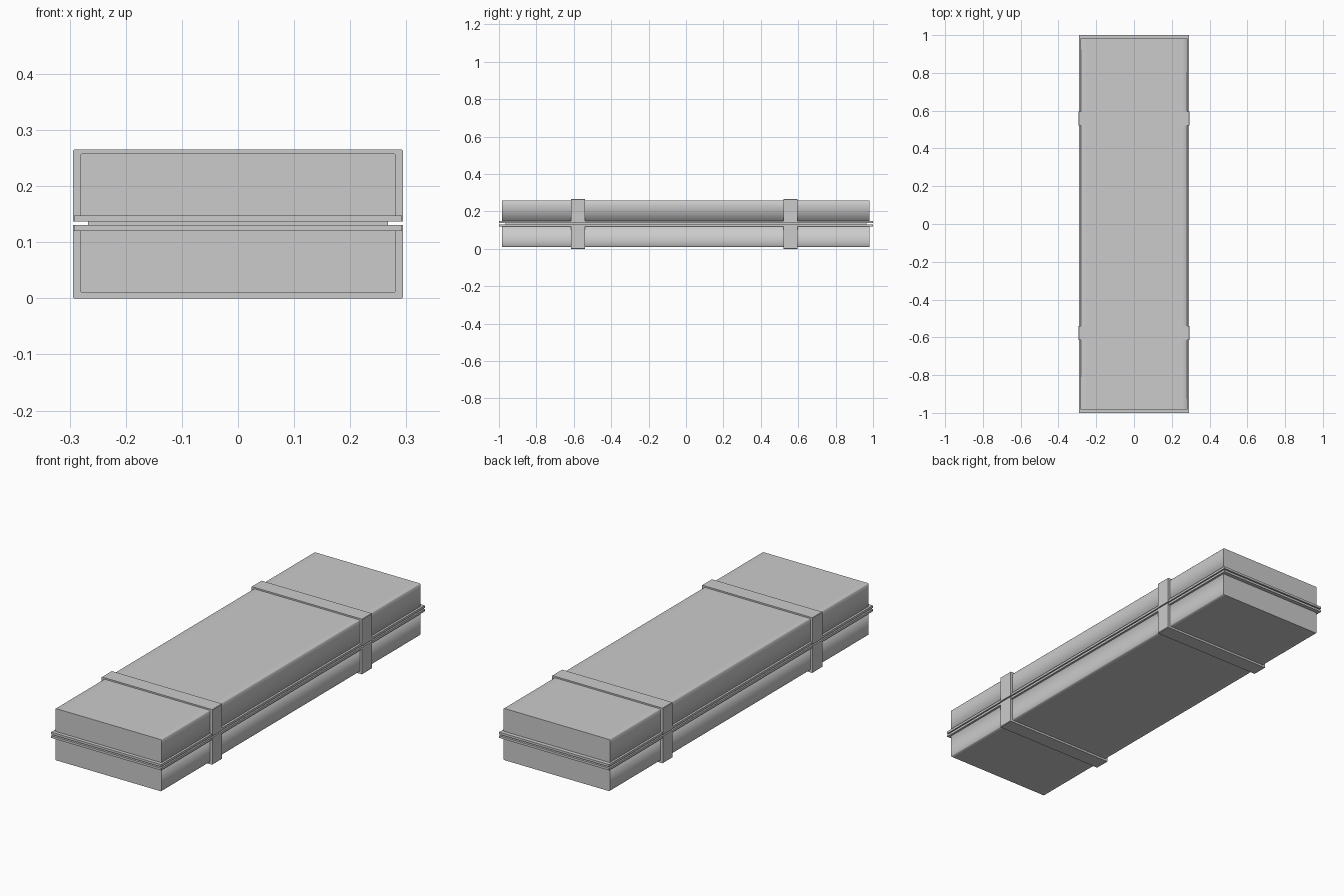
import bpy, bmesh
from mathutils import Vector

if "Cube" in bpy.data.objects:
    bpy.data.objects.remove(bpy.data.objects["Cube"])


def extrude_profile(name, points, y0, y1, soft=False):
    """Extrude an XZ outline along Y; soft shades the long edges smooth with crisp ends."""
    bm = bmesh.new()
    face = bm.faces.new([bm.verts.new((x, y0, z)) for x, z in points])
    grown = bmesh.ops.extrude_face_region(bm, geom=[face])
    verts = [g for g in grown["geom"] if isinstance(g, bmesh.types.BMVert)]
    bmesh.ops.translate(bm, verts=verts, vec=Vector((0, y1 - y0, 0)))
    bmesh.ops.recalc_face_normals(bm, faces=bm.faces)
    if soft:
        for f in bm.faces:
            f.smooth = len(f.verts) == 4
        for e in bm.edges:
            e.smooth = all(f.smooth for f in e.link_faces)
    mesh = bpy.data.meshes.new(name)
    bm.to_mesh(mesh)
    bm.free()
    obj = bpy.data.objects.new(name, mesh)
    bpy.context.collection.objects.link(obj)
    return obj


def rect(x, z0, z1):
    return [(-x, z0), (x, z0), (x, z1), (-x, z1)]


def shell_profile(rim, cap):
    """Half-case outline with holding points beside the outer corners and a tiny rounding."""
    x, r, w = 0.282, 0.003, 0.03
    s = 1 if cap > rim else -1
    right = [(x, rim), (x, cap - s * w), (x, cap - s * r), (x - r, cap), (x - w, cap)]
    return right + [(-px, pz) for px, pz in reversed(right)]


def strap_profile(rim, cap):
    """U-shaped strap wrapping one half of the case."""
    x, t = 0.294, 0.016
    s = 1 if cap > rim else -1
    c = 0.002
    right = [(x - t, cap - s * t), (x - t, rim), (x, rim), (x, cap - s * c), (x - c, cap)]
    return right + [(-px, pz) for px, pz in reversed(right)]


# Each half: name, seam height, flange outer height, body cap height, strap cap height
halves = [
    ("bottom", 0.131, 0.120, 0.010, 0.0),
    ("lid", 0.137, 0.148, 0.258, 0.265),
]
for name, seam, rim, cap, strap_cap in halves:
    # Half of the case body
    extrude_profile(name + "_shell", shell_profile(rim, cap), -0.983, 0.981, soft=True)
    # Protruding flange around the seam
    extrude_profile(name + "_flange", rect(0.292, min(seam, rim), max(seam, rim)), -1.0, 1.0)
    # Two straps
    for label, y in (("front", -0.577), ("back", 0.559)):
        extrude_profile(f"{name}_{label}_strap", strap_profile(seam, strap_cap),
                        y - 0.037, y + 0.037)

# Recessed lip filling the seam
extrude_profile("seam_lip", rect(0.267, 0.130, 0.138), -0.965, 0.965)
